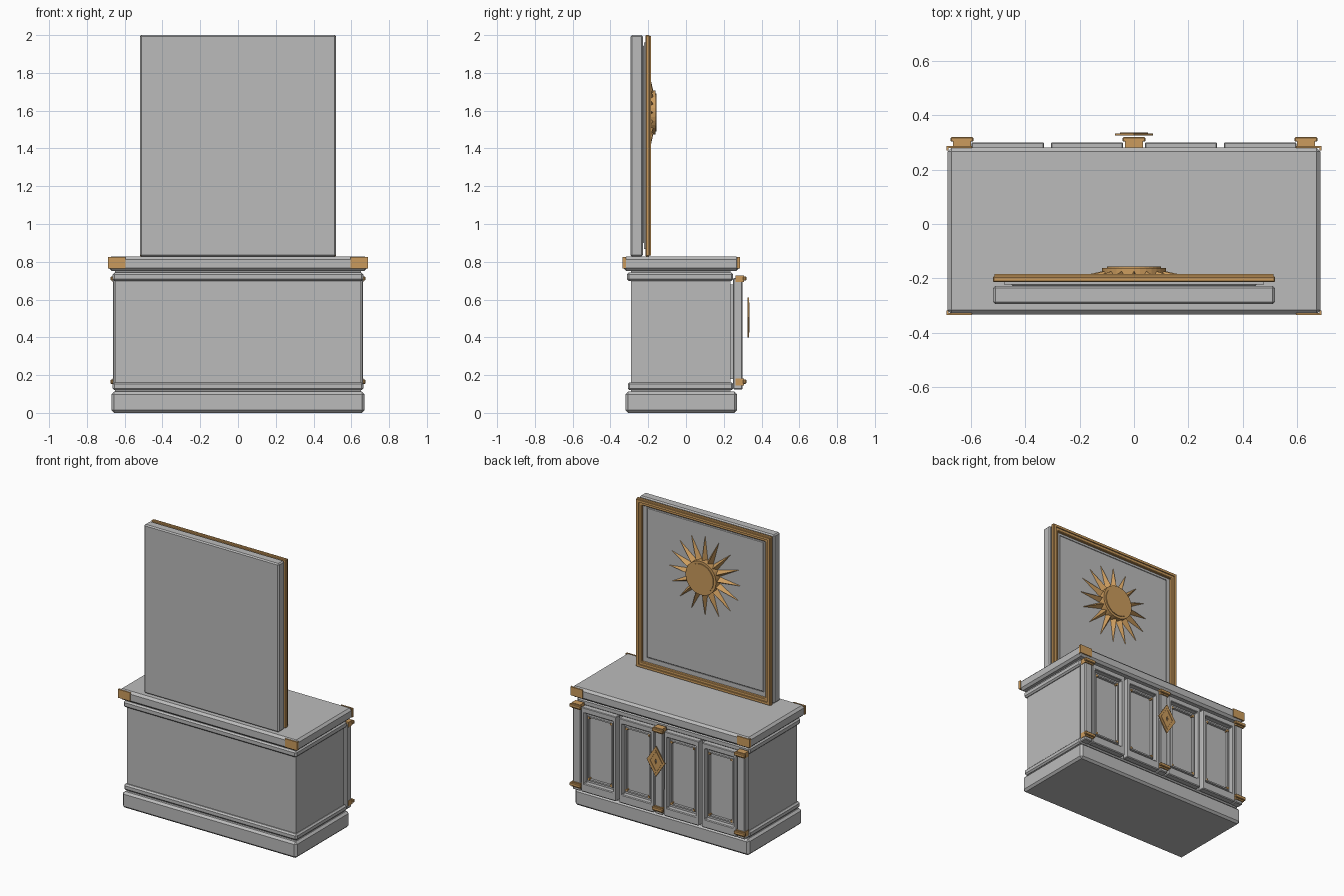
import bpy, bmesh, math
from mathutils import Matrix

cube = bpy.data.objects.get("Cube")
if cube:
    bpy.data.objects.remove(cube, do_unlink=True)


def material(name, rgb):
    m = bpy.data.materials.new(name)
    m.use_nodes = True
    m.diffuse_color = (*rgb, 1)
    m.node_tree.nodes["Principled BSDF"].inputs["Base Color"].default_value = (*rgb, 1)
    return m


GREY = material("stone grey", (0.5, 0.5, 0.5))
GOLD = material("warm gold", (0.6, 0.33, 0.11))


def finish(name, bm, mat, bevel=0.0):
    bmesh.ops.recalc_face_normals(bm, faces=bm.faces)
    mesh = bpy.data.meshes.new(name)
    bm.to_mesh(mesh)
    bm.free()
    mesh.materials.append(mat)
    ob = bpy.data.objects.new(name, mesh)
    bpy.context.collection.objects.link(ob)
    if bevel:
        mod = ob.modifiers.new("edge", "BEVEL")
        mod.width, mod.segments = bevel, 1
    return ob


def box(name, x, y, z, mat=GREY, bevel=0.0):
    """Box from (low, high) ranges on each axis."""
    bm = bmesh.new()
    bmesh.ops.create_cube(bm, size=1)
    for v in bm.verts:
        for i, (lo, hi) in enumerate((x, y, z)):
            v.co[i] = lo if v.co[i] < 0 else hi
    return finish(name, bm, mat, bevel)


def ring(name, outer, inner, y, mat=GREY, bevel=0.0):
    """Flat ring between two (x, z) outlines, extruded along y."""
    bm = bmesh.new()
    n = len(outer)
    loops = [[bm.verts.new((px, d, pz)) for px, pz in o]
             for d in y for o in (outer, inner)]
    for a, b in ((0, 1), (1, 3), (3, 2), (2, 0)):
        for i in range(n):
            j = (i + 1) % n
            bm.faces.new((loops[a][i], loops[a][j], loops[b][j], loops[b][i]))
    return finish(name, bm, mat, bevel)


def rect(x, z, inset=0.0):
    (a, b), (c, d) = (x[0] + inset, x[1] - inset), (z[0] + inset, z[1] - inset)
    return [(a, c), (b, c), (b, d), (a, d)]


def diamond(cz, w, h):
    return [(-w, cz), (0, cz - h), (w, cz), (0, cz + h)]


# Cabinet carcass
box("plinth", (-.67, .67), (-.32, .27), (0, .112), bevel=.014)
box("lower_moulding", (-.665, .665), (-.308, .25), (.12, .162), bevel=.01)
box("cabinet_body", (-.65, .65), (-.29, .235), (.1, .76))
box("upper_moulding", (-.665, .665), (-.313, .25), (.698, .742), bevel=.01)
box("worktop", (-.685, .685), (-.332, .282), (.752, .828), bevel=.015)

# Gold plates on the worktop corners
for s in (-1, 1):
    xs = sorted((s * .595, s * .688))
    for f, ys in (("front", (-.335, -.29)), ("back", (.24, .287))):
        edge = ys[0] if f == "front" else ys[1] - .008
        box(f + "_corner_plate", xs, (edge, edge + .008), (.765, .824), GOLD)
        side = sorted((s * .682, s * .689))
        corner = (-.335, -.318) if f == "front" else (.27, .287)
        box(f + "_corner_return", side, corner, (.765, .824), GOLD)

# Four framed doors with stepped panels and small corner studs
for s in (-1, 1):
    for low, high in ((.04, .306), (.33, .597)):
        xs, zs = sorted((s * low, s * high)), (.125, .712)
        opening = rect((xs[0] + .022, xs[1] - .022), (.185, .675))
        ring("door_frame", rect(xs, zs), opening, (.255, .299), bevel=.004)
        px = (xs[0] + .02, xs[1] - .02)
        box("door_backing", px, (.235, .265), (.18, .68))
        pz = (.205, .655)
        px = (xs[0] + .036, xs[1] - .036)
        ring("panel_bead", rect(px, pz), rect(px, pz, .01), (.262, .282))
        for cx in (px[0] + .012, px[1] - .012):
            for cz in (pz[0] + .012, pz[1] - .012):
                box("corner_stud", (cx - .007, cx + .007), (.262, .284),
                    (cz - .007, cz + .007), GOLD)

# Posts with gold bands at top and bottom
for cx in (-.632, 0, .632):
    w = .03
    box("door_post", (cx - w, cx + w), (.25, .3), (.125, .715), bevel=.005)
    for cz in (.165, .712):
        box("band_neck", (cx - w - .003, cx + w + .003), (.262, .308),
            (cz - .02, cz + .016), GOLD)
        box("band_cap", (cx - w - .012, cx + w + .012), (.303, .319),
            (cz - .011, cz + .011), GOLD, .003)

# Diamond lock plate
ring("lock_plate", diamond(.505, .07, .106), diamond(.505, .007, .018), (.325, .333), GOLD)
ring("lock_rim", diamond(.505, .052, .08), diamond(.505, .042, .065), (.33, .336), GOLD)

# Upright back board and gold frame
board_x, board_z = (-.518, .518), (.828, 2.0)
box("upright_board", board_x, (-.294, -.228), board_z, bevel=.008)
box("raised_panel", (-.45, .45), (-.23, -.21), (.9, 1.945), bevel=.006)
ring("gold_frame", rect(board_x, board_z), rect(board_x, board_z, .042),
     (-.214, -.192), GOLD, .004)
ring("gold_frame_lip", rect(board_x, board_z, .006), rect(board_x, board_z, .022),
     (-.195, -.184), GOLD)
ring("inner_border", rect((-.478, .478), (.868, 1.96)),
     rect((-.45, .45), (.9, 1.945)), (-.222, -.212))

# Sun: ridged rays around a rimmed disc
SUN_Z, RAYS = 1.59, 16
bm = bmesh.new()
for i in range(RAYS):
    turn = Matrix.Translation((0, 0, SUN_Z)) @ Matrix.Rotation(math.tau * i / RAYS, 4, "Y")
    pts = [(-.024, -.212, .1), (.024, -.212, .1), (0, -.212, .288), (0, -.17, .1)]
    a, b, tip, ridge = [bm.verts.new(p) for p in pts]
    for f in ((a, b, ridge), (a, ridge, tip), (b, tip, ridge), (a, tip, b)):
        bm.faces.new(f)
    bmesh.ops.transform(bm, matrix=turn, verts=[a, b, tip, ridge])
finish("sun_rays", bm, GOLD)


def disc(name, radius, y):
    bm = bmesh.new()
    bmesh.ops.create_cone(bm, cap_ends=True, segments=32, radius1=radius,
                          radius2=radius, depth=y[1] - y[0],
                          matrix=Matrix.Translation((0, sum(y) / 2, SUN_Z))
                          @ Matrix.Rotation(math.pi / 2, 4, "X"))
    return finish(name, bm, GOLD)


disc("sun_disc", .117, (-.212, -.162))
disc("sun_face", .1, (-.17, -.156))
